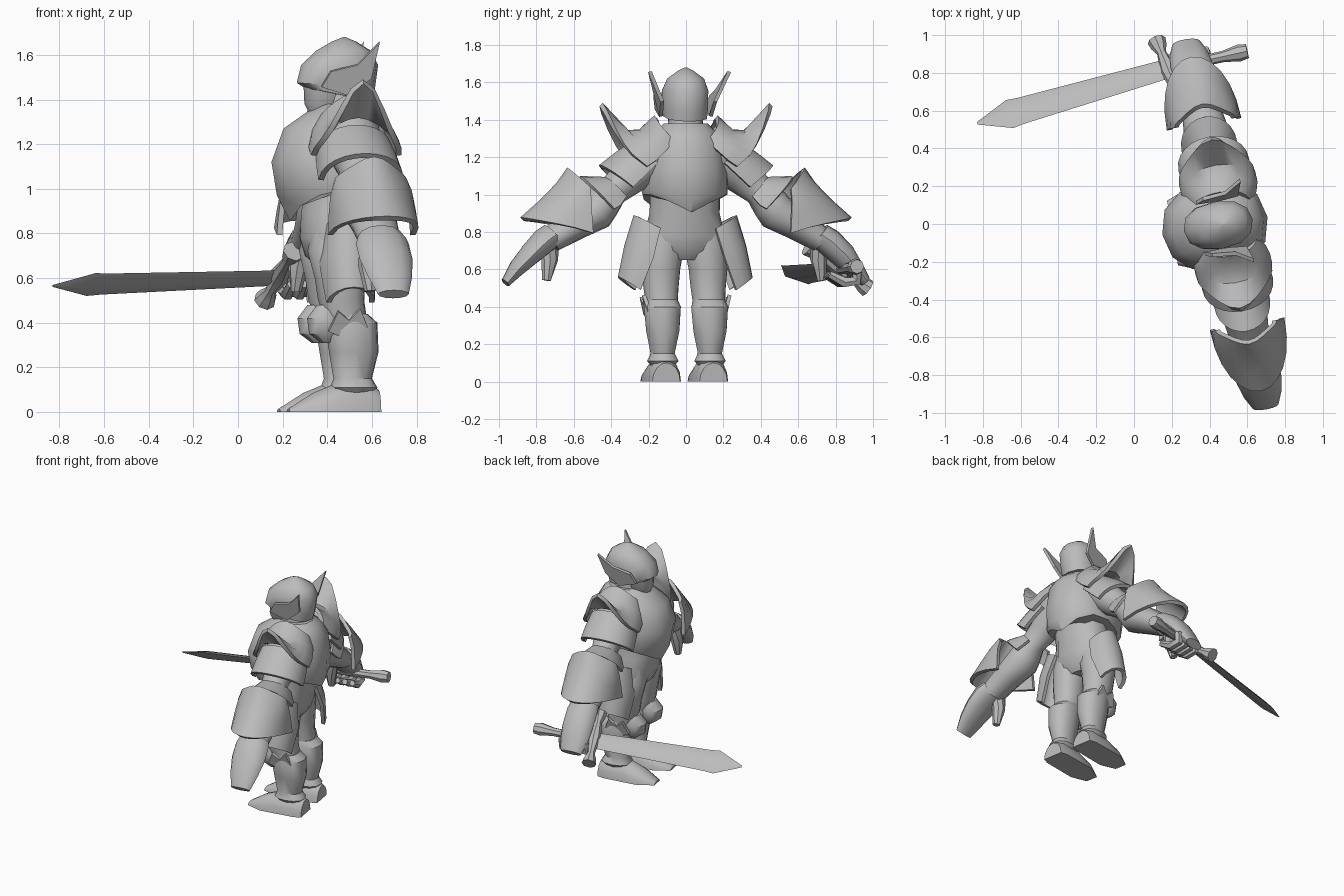
import bpy, bmesh, math
from mathutils import Vector, Matrix

cube = bpy.data.objects.get("Cube")
if cube:
    bpy.data.objects.remove(cube)

SIDES = 12
steel = bpy.data.materials.new("plain_grey")
steel.use_nodes = True
GREY = (0.5, 0.5, 0.5, 1)
steel.diffuse_color = GREY
steel.node_tree.nodes["Principled BSDF"].inputs["Base Color"].default_value = GREY

spine = Vector((.485, 0, 0))
parts = []


def finish(name, bm, thick=0):
    bmesh.ops.recalc_face_normals(bm, faces=bm.faces)
    if thick:
        bmesh.ops.solidify(bm, geom=bm.faces[:], thickness=thick)
        bmesh.ops.recalc_face_normals(bm, faces=bm.faces)
    mesh = bpy.data.meshes.new(name)
    bm.to_mesh(mesh)
    bm.free()
    mesh.materials.append(steel)
    obj = bpy.data.objects.new(name, mesh)
    bpy.context.collection.objects.link(obj)
    bpy.ops.object.select_all(action='DESELECT')
    obj.select_set(True)
    bpy.context.view_layer.objects.active = obj
    bpy.ops.object.shade_smooth_by_angle(angle=math.radians(38))
    parts.append(obj)


def loft(name, rings, closed=True, thick=0):
    """Skin a row of point rings; closed rings get end caps."""
    bm = bmesh.new()
    rows = [[bm.verts.new(p) for p in ring] for ring in rings]
    count = len(rows[0])
    for low, high in zip(rows, rows[1:]):
        for i in range(count if closed else count - 1):
            j = (i + 1) % count
            bm.faces.new((low[i], low[j], high[j], high[i]))
    if closed:
        bm.faces.new(rows[0])
        bm.faces.new(rows[-1])
    finish(name, bm, thick)


def plate(name, points, thick):
    bm = bmesh.new()
    bm.faces.new([bm.verts.new(p) for p in points])
    finish(name, bm, thick)


def girdle(z, front, back, half, y=0, dip=0, tilt=0):
    """Level, slightly boxy oval ring, optionally dipping to points at front and back."""
    ring = []
    for i in range(SIDES):
        a = math.tau * i / SIDES
        c, s = [math.copysign(abs(v) ** .88, v) for v in (math.cos(a), math.sin(a))]
        x = (front + back) / 2 + (back - front) / 2 * c
        ring.append(Vector((x, y + half * s, z - dip * (1 - abs(s)) - tilt * c)))
    return ring


def tube(name, points, radii, sides=8):
    points = [Vector(p) for p in points]
    rings = []
    for i, (p, r) in enumerate(zip(points, radii)):
        way = points[min(i + 1, len(points) - 1)] - points[max(i - 1, 0)]
        turn = way.to_track_quat('Z', 'Y')
        angles = [math.tau * k / sides for k in range(sides)]
        rings.append([p + turn @ Vector((r * math.cos(a), r * math.sin(a), 0)) for a in angles])
    loft(name, rings)


def arm_point(side, s, n, x):
    """s runs down the arm, n points outward and up from it, x is across."""
    swing = -side * .045 * max(s, 0)
    return Vector((spine.x + x + swing, side * (.2 + .73 * s + .68 * n), 1.22 - .68 * s + .73 * n))


def arm_ring(side, s, n, rx, rn):
    angles = [math.tau * i / SIDES for i in range(SIDES)]
    return [arm_point(side, s, n + rn * math.sin(a), rx * math.cos(a)) for a in angles]


def arm_arc(side, s, n, rx, rn, slant=0, lean=0, rise=0):
    """Half ring over the outside of the arm; lean and rise pull up a spike."""
    ring = []
    for i in range(SIDES + 1):
        a = math.pi * i / SIDES
        up = math.sin(a)
        spike = up ** 5
        ring.append(arm_point(side, s + slant * up + lean * spike,
                              n + rn * up ** .9 + rise * spike, rx * math.cos(a)))
    return ring


# Torso
loft("breastplate", [girdle(1.38, .36, .60, .12), girdle(1.34, .30, .65, .16), girdle(1.27, .20, .69, .21),
                     girdle(1.12, .145, .71, .235), girdle(1.03, .17, .70, .235, dip=.06),
                     girdle(1.0, .23, .67, .23, dip=.12, tilt=-.025)])
loft("waist_and_hips", [girdle(1.04, .32, .62, .19), girdle(.9, .28, .60, .19),
                        girdle(.78, .275, .58, .22), girdle(.7, .30, .56, .215),
                        girdle(.65, .36, .52, .12)])

# Head and helmet
loft("neck", [girdle(1.3, .36, .58, .1), girdle(1.44, .38, .56, .09)])
loft("face", [girdle(1.33, .32, .44, .045), girdle(1.38, .295, .5, .08), girdle(1.48, .29, .52, .095)])
loft("helmet", [girdle(1.42, .30, .60, .12, tilt=.03), girdle(1.46, .26, .615, .125, tilt=.015),
                girdle(1.555, .28, .63, .125), girdle(1.62, .35, .595, .1),
                girdle(1.66, .42, .53, .045), girdle(1.68, .47, .48, .005)])
wing = [(.35, 1.46), (.39, 1.53), (.51, 1.56), (.6, 1.66), (.575, 1.5), (.48, 1.42)]
knee_fan = [(.37, .36), (.41, .45), (.46, .41), (.51, .46), (.545, .38), (.47, .32)]

for side in (-1, 1):
    plate("helmet_wing", [(x, side * (.125 + 1.4 * (z - 1.42) ** 2), z) for x, z in wing], .02)

    # Legs
    y = side * .128
    loft("thigh", [girdle(.82, .31, .55, .09, side * .105), girdle(.72, .29, .56, .115, side * .115),
                   girdle(.6, .32, .55, .105, y), girdle(.5, .335, .545, .095, y),
                   girdle(.4, .37, .56, .085, y)])
    loft("greave", [girdle(.44, .38, .56, .085, y), girdle(.4, .365, .605, .1, y),
                    girdle(.27, .385, .61, .09, y), girdle(.15, .405, .58, .065, y),
                    girdle(.11, .39, .605, .085, y), girdle(.08, .42, .58, .06, y)])
    loft("knee_guard", [girdle(.31, .35, .39, .03, y), girdle(.35, .295, .44, .065, y),
                        girdle(.42, .285, .45, .075, y), girdle(.48, .33, .42, .05, y)])
    plate("knee_fan", [(x, side * (.2 + (z - .32) * .3), z) for x, z in knee_fan], .02)

    # Feet, with flat soles
    foot = []
    for x, wide, tall in ((.61, .075, .1), (.56, .088, .13), (.42, .09, .13), (.31, .09, .085), (.2, .045, .015)):
        foot.append([Vector((x, y + wide * math.cos(a), tall * math.sin(a)))
                     for a in [math.pi * i / 8 for i in range(9)]])
    loft("foot", foot)

    # Hip plates hanging at the sides, their edges lower than the middle
    hip = []
    for z, base, out, wide in ((.89, .15, .13, .1), (.73, .195, .135, .13), (.56, .26, .105, .11)):
        hip.append([Vector((.46 + wide * math.cos(a), side * (base + out * math.sin(a)),
                            z - .07 * (1 - math.sin(a))))
                    for a in [math.pi * i / 8 for i in range(9)]])
    loft("hip_plate", hip, closed=False, thick=.025)

    # Arm
    sleeve = [(-.12, -.02, .13, .12), (.02, -.02, .13, .12), (.16, -.02, .1, .1), (.28, -.01, .085, .085),
              (.36, -.02, .11, .1), (.43, -.03, .12, .105), (.56, .0, .105, .09), (.72, .03, .095, .07)]
    loft("arm", [arm_ring(side, *row) for row in sleeve])

    # Shoulder, elbow and forearm armour
    loft("upper_shoulder_plate", [arm_arc(side, -.13, -.03, .15, .14, lean=-.03, rise=.02),
                                  arm_arc(side, -.05, -.03, .19, .16),
                                  arm_arc(side, .02, -.03, .205, .17, lean=-.02, rise=.03),
                                  arm_arc(side, .08, -.02, .205, .18, slant=.03, lean=-.11, rise=.21)],
         closed=False, thick=.025)
    loft("lower_shoulder_plate", [arm_arc(side, .02, -.05, .17, .16), arm_arc(side, .13, -.05, .185, .18),
                                  arm_arc(side, .21, -.05, .19, .19, slant=.03)],
         closed=False, thick=.025)
    loft("elbow_guard", [arm_arc(side, .26, -.07, .11, .14), arm_arc(side, .32, -.08, .14, .21),
                         arm_arc(side, .36, -.07, .15, .24)], closed=False, thick=.02)
    loft("forearm_guard", [arm_arc(side, .38, .1, .165, .08, rise=.07),
                           arm_arc(side, .43, .05, .185, .16, slant=.05, rise=.02),
                           arm_arc(side, .49, -.02, .195, .245, slant=.12),
                           arm_arc(side, .54, -.08, .2, .31, slant=.21)],
         closed=False, thick=.025)

    # Hands: one open mitten, one closed round the sword grip
    if side < 0:
        palm = [(.68, .04, .1, .07), (.74, .05, .12, .07), (.84, .05, .12, .06),
                (.95, .045, .1, .045), (1.05, .03, .07, .025)]
    else:
        palm = [(.68, .04, .1, .07), (.75, .05, .11, .075), (.86, .05, .11, .07),
                (.96, .04, .1, .05), (1.04, .03, .075, .03)]
    loft("hand", [arm_ring(side, *row) for row in palm])
    tube("thumb", [arm_point(side, *p) for p in ((.7, .02, -.05), (.78, -.05, -.06), (.87, -.12, -.06))],
         (.045, .045, .025))

# Fingers of the sword hand
for k in range(4):
    x = -.08 + k * .055
    curl = ((.95, .04), (.99, -.01), (.95, -.06), (.86, -.085))
    tube("finger", [arm_point(1, s, n, x) for s, n in curl], (.03, .032, .03, .02), 6)

# The whole figure is turned about the spine
twist = Matrix.Rotation(math.radians(9.6), 4, 'Z')
for part in parts:
    part.data.transform(Matrix.Translation(spine) @ twist @ Matrix.Translation(-spine))

# Sword
hilt = Vector((.17, .82, .6))
tip = Vector((-.84, .53, .565))
along = tip - hilt
edge = Vector((0, -.82, .52))
edge = (edge - along * edge.dot(along) / along.length_squared).normalized()
flat = along.cross(edge).normalized()
blade = []
for t, wide, deep in ((0, .062, .02), (.76, .085, .026), (.82, .092, .026), (.99, .008, .004)):
    c = hilt + along * t
    blade.append([c + edge * wide, c + flat * deep, c - edge * wide, c - flat * deep])
loft("sword_blade", blade)
end = Vector((.6, .915, .615))
tube("sword_grip", [hilt.lerp(end, t) for t in (0, .7, .9, 1)], (.028, .03, .045, .038))
low, high = Vector((.12, .97, .5)), Vector((.25, .65, .72))
tube("crossguard", [low.lerp(high, t) for t in (0, .1, .2, .5, .8, .9, 1)],
     (.05, .042, .025, .045, .025, .042, .05))
